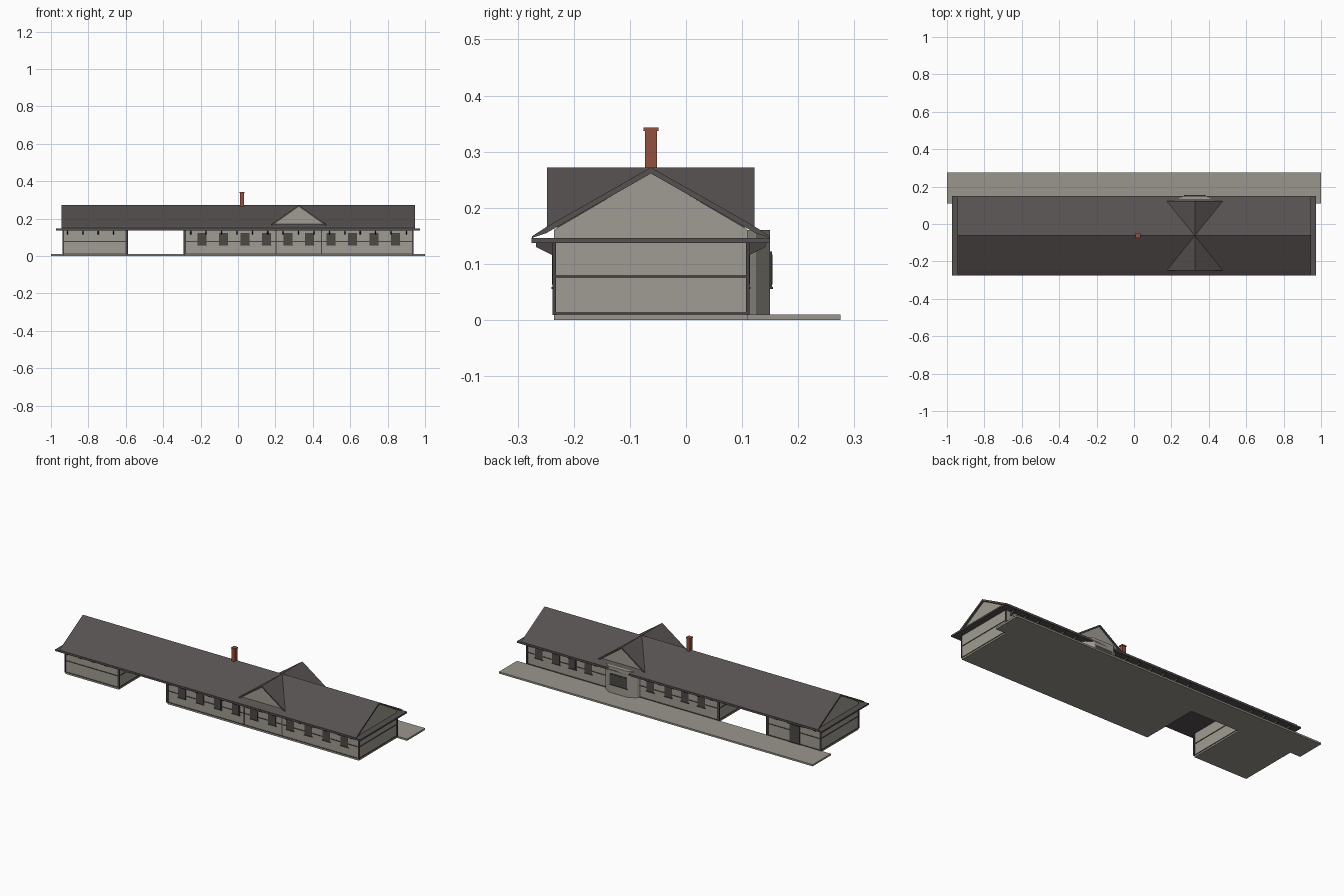
import bpy
import bmesh
from mathutils import Vector

cube = bpy.data.objects.get("Cube")
if cube:
    bpy.data.objects.remove(cube, do_unlink=True)


def material(name, rgb):
    lin = [((c / 255 + 0.055) / 1.055) ** 2.4 for c in rgb]
    m = bpy.data.materials.new(name)
    m.use_nodes = True
    m.diffuse_color = (*lin, 1)
    m.node_tree.nodes["Principled BSDF"].inputs["Base Color"].default_value = (*lin, 1)
    return m


WALL = material("pale stone", (160, 156, 147))
PLATFORM = material("concrete", (154, 150, 142))
ROOF = material("slate roof", (86, 81, 80))
TRIM = material("dark trim", (72, 68, 66))
GLASS = material("dark glass", (76, 74, 71))
BRICK = material("red brick", (146, 80, 62))


def prism(name, pts, axis, a, b, mat):
    """Extrude a 2D outline along an axis; outline uses the other two axes in order."""
    def place(p, t):
        co = list(p)
        co.insert("xyz".index(axis), t)
        return Vector(co)
    bm = bmesh.new()
    lo = [bm.verts.new(place(p, a)) for p in pts]
    hi = [bm.verts.new(place(p, b)) for p in pts]
    bm.faces.new(lo)
    bm.faces.new(hi)
    n = len(pts)
    for i in range(n):
        j = (i + 1) % n
        bm.faces.new((lo[i], lo[j], hi[j], hi[i]))
    bmesh.ops.recalc_face_normals(bm, faces=bm.faces)
    me = bpy.data.meshes.new(name)
    bm.to_mesh(me)
    bm.free()
    me.materials.append(mat)
    ob = bpy.data.objects.new(name, me)
    bpy.context.collection.objects.link(ob)
    return ob


def box(name, x, y, z, mat):
    pts = [(x[0], y[0]), (x[1], y[0]), (x[1], y[1]), (x[0], y[1])]
    return prism(name, pts, "z", z[0], z[1], mat)


FRONT, BACK = -0.235, 0.11
MID = -0.0625
END = 0.935
EAVE = 0.137
SECTIONS = {"right_wing": (-END, -0.595), "main_hall": (-0.285, END)}

# Platform and the two walled sections with their trim
box("platform", (-1, 1), (BACK, 0.275), (0, 0.01), PLATFORM)
for name, (x0, x1) in SECTIONS.items():
    box(name + "_slab", (x0, x1), (FRONT, BACK), (0, 0.01), PLATFORM)
    box(name + "_walls", (x0, x1), (FRONT, BACK), (0.01, EAVE), WALL)
    t = 0.002
    for part, z in (("baseboard", (0.009, 0.014)), ("belt_course", (0.075, 0.08))):
        box(f"{name}_{part}", (x0 - t, x1 + t), (FRONT - t, BACK + t), z, TRIM)
    for x in (x0, x1):
        w = 0.004 if abs(x) == END else 0.007
        for y in (FRONT, BACK):
            box(name + "_corner_post", (x - w, x + w), (y - 0.003, y + 0.003),
                (0.009, EAVE), TRIM)
for x in (0.203, 0.447):
    box("wall_batten", (x - 0.002, x + 0.002), (FRONT - 0.003, FRONT), (0.01, EAVE), TRIM)


# Windows and doors
def opening(name, x, y, side, z0, z1, w=0.024):
    def span(d):
        return sorted((y, y + side * d))
    box(name + "_frame", (x - w, x + w), span(0.003), (z0, z1), TRIM)
    box(name + "_glass", (x - w + 0.005, x + w - 0.005), span(0.004),
        (z0 + 0.005, z1 - 0.005), GLASS)
    box(name + "_sill", (x - w - 0.002, x + w + 0.002), span(0.005),
        (z0 - 0.003, z0 + 0.001), TRIM)


for i in range(10):
    opening("front_window", -0.192 + i * 0.115, FRONT, -1, 0.058, 0.122)
for x in (0.86, 0.75, 0.645, 0.545, 0.15, 0.035, -0.07, -0.175):
    opening("back_window", x, BACK, 1, 0.058, 0.122)
opening("back_door", -0.77, BACK, 1, 0.012, 0.115, 0.032)

# Eave plate, attic with end gables, and the thin roof shell
box("eave_plate", (-0.972, 0.972), (-0.275, 0.15), (EAVE, 0.146), ROOF)
attic = [(FRONT, EAVE), (BACK, EAVE), (BACK, 0.161), (MID, 0.262), (FRONT, 0.161)]
prism("attic_gables", attic, "x", -END, END, WALL)
half = [(0.212, 0.149), (0.186, 0.166), (0, 0.272)]
outer = [(MID - d, z) for d, z in half] + [(MID + d, z) for d, z in half[-2::-1]]
inner = [(y, z - (0.003 if z < 0.15 else 0.011)) for y, z in reversed(outer)]
prism("main_roof", outer + inner, "x", -0.945, 0.945, ROOF)

# Cross gable, front and back
CX = 0.325
shell = [(CX - 0.152, 0.165), (CX, 0.272), (CX + 0.152, 0.165),
         (CX + 0.138, 0.165), (CX, 0.263), (CX - 0.138, 0.165)]
prism("cross_gable_roof", shell, "y", -0.248, 0.122, ROOF)
prism("cross_gable_walls", [(CX - 0.138, 0.165), (CX, 0.263), (CX + 0.138, 0.165)],
      "y", -0.24, 0.114, WALL)

# Bay on the platform side
bay = [(CX - 0.11, BACK), (CX - 0.1, 0.125), (CX - 0.062, 0.15),
       (CX + 0.062, 0.15), (CX + 0.1, 0.125), (CX + 0.11, BACK)]
prism("bay", bay, "z", 0.01, 0.16, WALL)
opening("bay_window", CX, 0.15, 1, 0.058, 0.122, 0.055)

# Eave brackets
for i in range(23):
    x = -0.912 + i * 0.0824
    if not any(a < x < b for a, b in SECTIONS.values()):
        continue
    for y, side in ((FRONT, -1), (BACK, 1)):
        if side > 0 and abs(x - CX) < 0.12:
            continue
        tri = [(y, 0.114), (y, EAVE), (y + side * 0.032, EAVE), (y + side * 0.032, 0.13)]
        prism("eave_bracket", tri, "x", x - 0.003, x + 0.003, TRIM)

# Chimney
for name, r, z in (("chimney", 0.011, (0.25, 0.338)), ("chimney_cap", 0.0135, (0.337, 0.343))):
    box(name, (0.022 - r, 0.022 + r), (MID - r, MID + r), z, BRICK)
